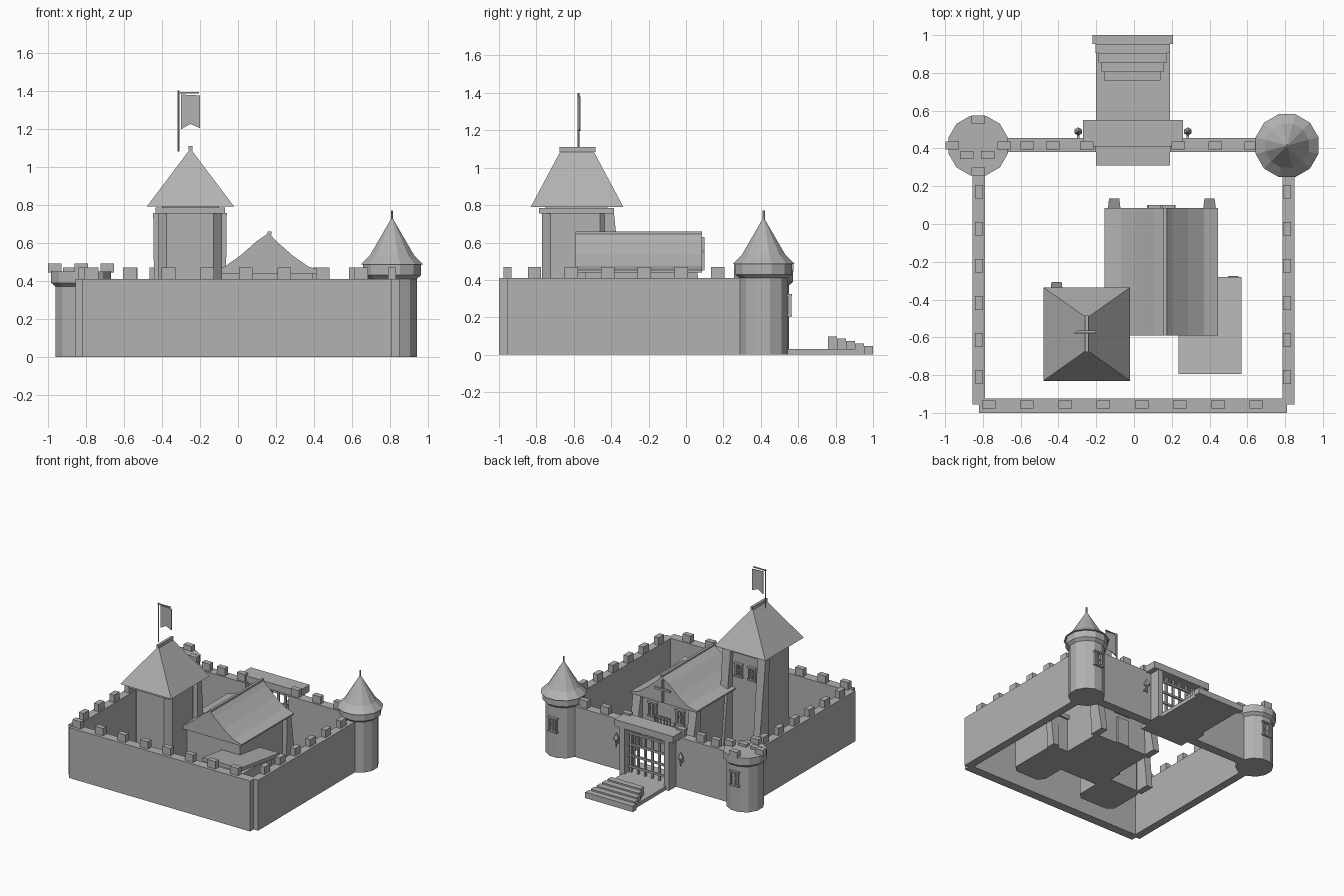
import bpy, bmesh, math
from mathutils import Vector

cube = bpy.data.objects.get("Cube")
if cube:
    bpy.data.objects.remove(cube)

stone = bpy.data.materials.new("stone_grey")
stone.use_nodes = True
GREY = (0.45, 0.45, 0.45, 1)
stone.diffuse_color = GREY
stone.node_tree.nodes["Principled BSDF"].inputs["Base Color"].default_value = GREY


def finish(name, bm):
    bmesh.ops.recalc_face_normals(bm, faces=bm.faces)
    me = bpy.data.meshes.new(name)
    bm.to_mesh(me)
    bm.free()
    me.materials.append(stone)
    ob = bpy.data.objects.new(name, me)
    bpy.context.collection.objects.link(ob)
    return ob


def loft(name, rings):
    """Closed solid through rings of equal point count."""
    bm = bmesh.new()
    loops = [[bm.verts.new(p) for p in ring] for ring in rings]
    n = len(loops[0])
    for a, b in zip(loops, loops[1:]):
        for i in range(n):
            j = (i + 1) % n
            bm.faces.new((a[i], a[j], b[j], b[i]))
    bm.faces.new(loops[0])
    bm.faces.new(loops[-1])
    return finish(name, bm)


def rect(x0, x1, y0, y1, z):
    return [(x0, y0, z), (x1, y0, z), (x1, y1, z), (x0, y1, z)]


def box(name, x0, x1, y0, y1, z0, z1):
    return loft(name, [rect(x0, x1, y0, y1, z0), rect(x0, x1, y0, y1, z1)])


def chamfered(x0, x1, y0, y1, c, z):
    return [(x0 + c, y0, z), (x1 - c, y0, z), (x1, y0 + c, z), (x1, y1 - c, z),
            (x1 - c, y1, z), (x0 + c, y1, z), (x0, y1 - c, z), (x0, y0 + c, z)]


def lathe(name, cx, cy, profile, sides=12):
    turn = [math.tau * (i + 0.5) / sides for i in range(sides)]
    return loft(name, [[(cx + r * math.cos(a), cy + r * math.sin(a), z) for a in turn]
                       for r, z in profile])


def window(name, x, y, z, w, h, d=0.018):
    """Framed window with cross bars, facing +y."""
    for s in (-1, 1):
        box(name + "_jamb", x + s * w / 2 - 0.006, x + s * w / 2 + 0.006,
            y - 0.02, y + d, z - h / 2, z + h / 2)
        zz = z + s * h / 2
        box(name + "_sill", x - w / 2 - 0.012, x + w / 2 + 0.012, y - 0.02, y + d + 0.004,
            zz - 0.006, zz + 0.006)
    box(name + "_bar", x - 0.004, x + 0.004, y - 0.02, y + d / 2, z - h / 2, z + h / 2)
    box(name + "_crossbar", x - w / 2, x + w / 2, y - 0.02, y + d / 2, z - 0.004, z + 0.004)


def leaning_post(name, x, top_y, top_z, foot_y):
    loft(name, [rect(x - 0.027, x + 0.027, top_y - 0.05, foot_y, 0),
                rect(x - 0.036, x + 0.036, top_y - 0.05, top_y, top_z)])


# Curtain walls
WALL = 0.41
box("front_wall", -0.82, 0.81, -1.0, -0.925, 0, WALL)
for s in (-1, 1):
    box("side_wall", s * 0.82 - 0.035, s * 0.82 + 0.03, -0.955, 0.42, 0, WALL)
box("back_wall_right", -0.82, -0.2, 0.38, 0.455, 0, WALL)
box("back_wall_left", 0.19, 0.81, 0.38, 0.455, 0, WALL)


# Battlements
def merlon(x, y, along_x=True, z=WALL, h=0.06):
    a, b = (0.036, 0.021) if along_x else (0.021, 0.036)
    box("merlon", x - a, x + a, y - b, y + b, z - 0.005, z + h)


for i in range(8):
    merlon(-0.77 + 0.2025 * i, -0.955)
for i in range(6):
    for x in (-0.82, 0.81):
        merlon(x, -0.81 + 0.196 * i, False)
for x in (-0.565, -0.43, -0.25, 0.235, 0.43, 0.62):
    merlon(x, 0.415)

# Round towers
LX, RX, TY = 0.81, -0.825, 0.415
lathe("roofed_tower", LX, TY, [(0.135, 0), (0.135, 0.41), (0.158, 0.43), (0.158, 0.487)])
lathe("tower_cone_roof", LX, TY, [(0.172, 0.485), (0.12, 0.535), (0.06, 0.635), (0.006, 0.725)])
lathe("tower_finial", LX, TY, [(0.007, 0.70), (0.007, 0.77)], 6)
lathe("open_tower", RX, TY, [(0.14, 0), (0.14, 0.37), (0.163, 0.39), (0.163, 0.45)])
for i in range(4):
    a = math.pi / 2 * i
    merlon(RX + 0.138 * math.cos(a), TY + 0.138 * math.sin(a), True, 0.45, 0.042)
for x in (-0.06, 0.05):
    merlon(RX + x, TY - 0.05, True, 0.45, 0.02)
for x in (LX, RX):
    window("tower_window", x, TY + 0.13, 0.265, 0.06, 0.11)

# Gatehouse: lintel, posts, portcullis, torches
box("gate_lintel", -0.27, 0.26, 0.41, 0.55, 0.40, 0.455)
for x in (-0.205, 0.195):
    box("gate_post", x - 0.022, x + 0.022, 0.42, 0.545, 0, 0.41)
for i in range(6):
    x = -0.165 + 0.064 * i
    box("portcullis_bar", x - 0.008, x + 0.008, 0.475, 0.491, 0.03, 0.41)
for i in range(4):
    z = 0.08 + 0.09 * i
    box("portcullis_rail", -0.19, 0.18, 0.485, 0.50, z - 0.008, z + 0.008)
for x in (-0.295, 0.285):
    lathe("torch", x, 0.49, [(0.006, 0.20), (0.008, 0.25), (0.022, 0.26), (0.022, 0.275),
                             (0.003, 0.315)], 6)
    box("torch_bracket", x - 0.006, x + 0.006, 0.45, 0.49, 0.225, 0.237)

# Drawbridge and steps
box("bridge", -0.2, 0.19, 0.31, 0.97, 0, 0.03)
for i in range(5):
    half = 0.148 + 0.0165 * i
    y = 0.76 + 0.048 * i
    box("step", -0.007 - half, -0.007 + half, y, y + 0.048, 0 if i == 4 else 0.02,
        0.098 - 0.0125 * i)

# Keep with hipped roof
loft("keep", [chamfered(-0.42, -0.083, -0.77, -0.415, 0.045, z) for z in (0, 0.757)])
box("keep_cornice", -0.435, -0.068, -0.787, -0.385, 0.755, 0.785)
loft("keep_roof", [rect(-0.48, -0.02, -0.83, -0.335, 0.79),
                   rect(-0.254, -0.246, -0.67, -0.495, 1.09)])
box("keep_roof_core", -0.40, -0.10, -0.75, -0.42, 0.78, 0.80)
box("keep_ridge_cap", -0.26, -0.24, -0.677, -0.485, 1.085, 1.11)
for x in (-0.41, -0.095):
    leaning_post("keep_post", x, -0.385, 0.757, -0.307)
for x in (-0.31, -0.19):
    window("keep_window", x, -0.415, 0.61, 0.05, 0.10)

# Banner
FY = -0.575
lathe("flag_pole", -0.313, FY, [(0.005, 1.08), (0.005, 1.40)], 6)
box("flag_crossbar", -0.318, -0.205, FY - 0.004, FY + 0.004, 1.386, 1.394)
flag = [(-0.3, 1.38), (-0.3, 1.197), (-0.25, 1.225), (-0.2, 1.203), (-0.2, 1.375)]
loft("flag", [[(x, y, z) for x, z in flag] for y in (FY + 0.004, FY + 0.011)])

# Great hall with flared gable roof
HX = 0.145
box("hall", HX - 0.25, HX + 0.25, -0.54, 0.035, 0, 0.45)
slope = [(0.30, 0.452), (0.225, 0.475), (0.14, 0.535), (0.055, 0.61)]
gable = [(HX + x, z) for x, z in slope] + [(0.162, 0.652)]
gable += [(HX - x + 0.01 * (x < 0.3), z) for x, z in reversed(slope)]
gable += [(HX - 0.30, 0.44), (HX + 0.30, 0.44)]
loft("hall_roof", [[(x, y, z) for x, z in gable] for y in (-0.59, 0.085)])
box("hall_ridge_cap", 0.155, 0.175, -0.59, 0.085, 0.645, 0.66)
for x in (-0.105, 0.40):
    leaning_post("hall_post", x, 0.06, 0.44, 0.135)
for x in (0.02, 0.27):
    window("hall_window", x, 0.035, 0.34, 0.06, 0.11)
box("hall_door", 0.09, 0.20, 0.03, 0.05, 0, 0.22)
box("hall_balcony", 0.07, 0.22, 0.03, 0.10, 0.255, 0.27)
box("balcony_rail", 0.07, 0.22, 0.09, 0.10, 0.325, 0.335)
for i in range(6):
    x = 0.075 + 0.028 * i
    box("baluster", x - 0.004, x + 0.004, 0.091, 0.099, 0.265, 0.33)
box("gable_beam", 0.075, 0.215, 0.08, 0.10, 0.545, 0.56)
box("gable_strut", 0.14, 0.152, 0.08, 0.10, 0.45, 0.63)

# Lean-to annex
loft("annex", [chamfered(0.26, 0.545, -0.77, -0.30, 0.045, z) for z in (0, 0.29)])
annex_side = [(-0.795, 0.34), (-0.28, 0.27), (-0.28, 0.30), (-0.795, 0.37)]
loft("annex_roof", [[(x, y, z) for y, z in annex_side] for x in (0.235, 0.57)])
leaning_post("annex_post", 0.525, -0.30, 0.28, -0.275)
